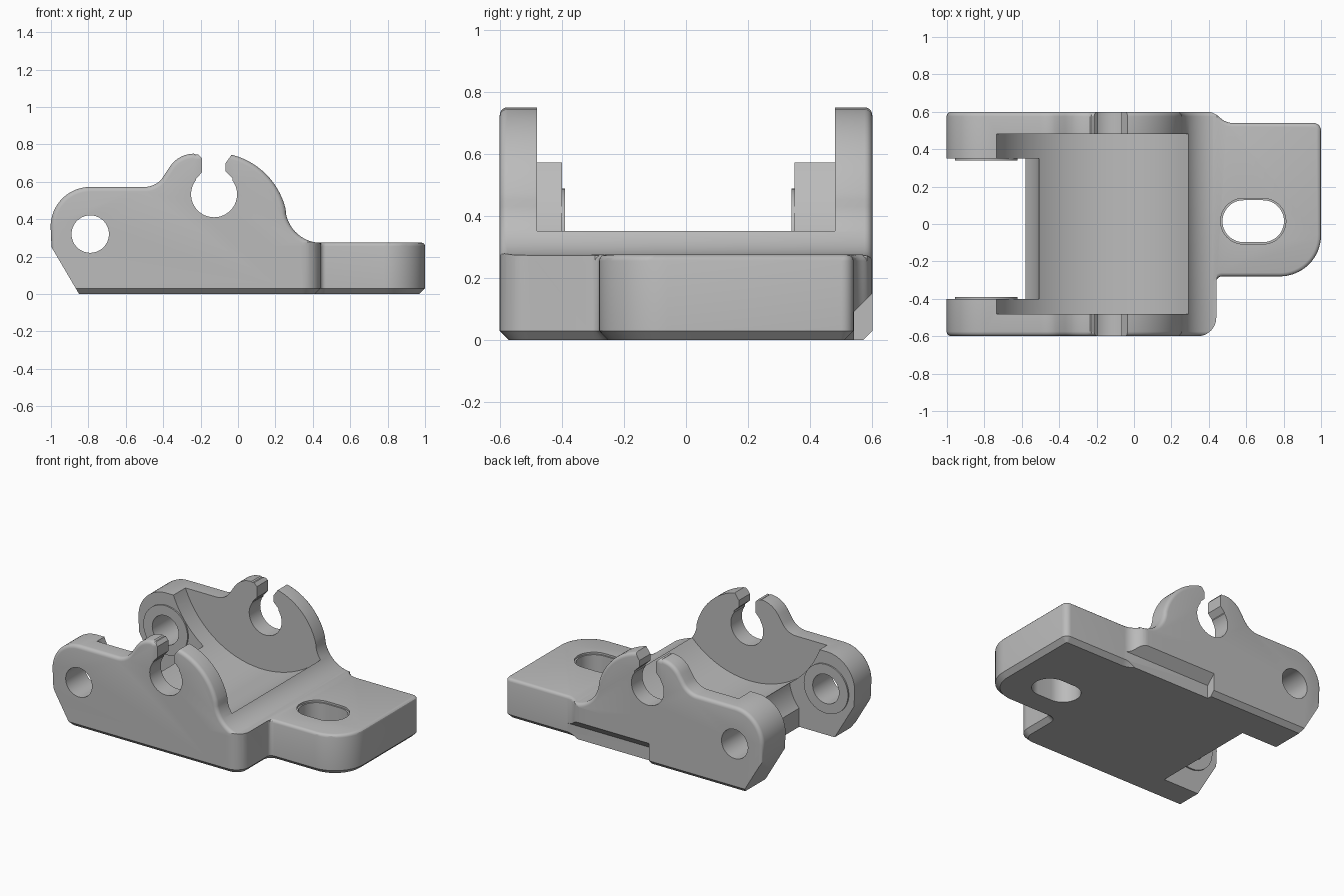
import bpy, bmesh
from math import radians, cos, sin

cube = bpy.data.objects.get("Cube")
if cube:
    bpy.data.objects.remove(cube, do_unlink=True)

GREY = (0.5, 0.5, 0.5, 1)
grey = bpy.data.materials.new("plain grey")
grey.use_nodes = True
grey.diffuse_color = GREY
grey.node_tree.nodes["Principled BSDF"].inputs["Base Color"].default_value = GREY


def arc(cx, cy, r, a, b, n=12):
    angles = [radians(a + (b - a) * i / n) for i in range(n + 1)]
    return [(cx + r * cos(t), cy + r * sin(t)) for t in angles]


def circle(cx, cy, r, n=64):
    return arc(cx, cy, r, 0, 360, n)[:-1]


def prism(name, pts, axis, lo, hi, bevels=()):
    """Extrude a 2D outline along an axis; bevels are (edge rule, width, segments)."""
    def place(p, t):
        p = list(p)
        p.insert("xyz".index(axis), t)
        return p
    bm = bmesh.new()
    start = [bm.verts.new(place(p, lo)) for p in pts]
    end = [bm.verts.new(place(p, hi)) for p in pts]
    bm.faces.new(start)
    bm.faces.new(end)
    for i in range(len(pts)):
        bm.faces.new((start[i - 1], start[i], end[i], end[i - 1]))
    bmesh.ops.recalc_face_normals(bm, faces=bm.faces)
    for rule, width, segments in bevels:
        edges = [e for e in bm.edges if rule(e.verts[0].co, e.verts[1].co)]
        bmesh.ops.bevel(bm, geom=edges, offset=width, segments=segments,
                        profile=0.5, affect='EDGES', clamp_overlap=False)
    mesh = bpy.data.meshes.new(name)
    bm.to_mesh(mesh)
    bm.free()
    mesh.materials.append(grey)
    obj = bpy.data.objects.new(name, mesh)
    bpy.context.collection.objects.link(obj)
    return obj


def combine(target, other, operation='DIFFERENCE'):
    mod = target.modifiers.new("combine", 'BOOLEAN')
    mod.operation, mod.object, mod.solver = operation, other, 'EXACT'
    graph = bpy.context.evaluated_depsgraph_get()
    mesh = bpy.data.meshes.new_from_object(target.evaluated_get(graph))
    target.modifiers.clear()
    target.data = mesh
    bpy.data.objects.remove(other, do_unlink=True)


def plan(left):
    """Footprint seen from above, starting at the given left edge."""
    return ([(left, -0.6)]
            + arc(0.34, -0.5, 0.1, -90, 0)
            + arc(0.47, -0.31, 0.03, 180, 90, 6)
            + arc(0.78, -0.06, 0.22, -90, 0, 16)
            + arc(0.96, 0.5, 0.04, 0, 90, 6)
            + arc(0.53, 0.64, 0.1, 270, 224.4, 8)
            + arc(0.387, 0.5, 0.1, 44.4, 90, 8)[1:]
            + [(left, 0.6)])


def bottom(a, b):
    return max(a.z, b.z) < 0.001


def plate_top(a, b):
    return min(a.z, b.z) > 0.274


def wall_rim(a, b):
    return abs(a.y + b.y) > 1.199 and max(a.z, b.z) > 0.27


# Side profile of the bracket, swept across its width
side = ([(-0.85, 0), (0.445, 0)]
        + arc(0.445, 0.465, 0.192, 270, 190.3)
        + arc(-0.13, 0.36, 0.396, 10.3, 104, 28)[1:]
        + arc(-0.235, 0.595, 0.155, 90, 150, 10)
        + arc(-0.5, 0.692, 0.12, -30, -90, 8)
        + arc(-0.79, 0.36, 0.212, 90, 180, 16)
        + [(-0.997, 0.25)])
body = prism("hinge_bracket", side, 'y', -0.6, 0.6, [(wall_rim, 0.025, 4)])
combine(body, prism("footprint", plan(-1.3), 'z', 0, 1.2, [(bottom, 0.03, 1)]), 'INTERSECT')

# Mounting plate
plate = prism("plate", plan(0.2), 'z', 0, 0.275, [(bottom, 0.03, 1), (plate_top, 0.02, 3)])
combine(body, plate, 'UNION')

# Round trough between the walls, then the gap between the hinge arms
PIVOT = (-0.79, 0.32)
combine(body, prism("trough", circle(-0.15, 0.798, 0.628, 96), 'y', -0.48, 0.48))
gap = [(-1.2, -0.1), (-0.58, -0.1), (-0.58, 0.7), (-1.2, 0.7)]
combine(body, prism("arm_gap", gap, 'y', -0.4, 0.35))
combine(body, prism("pivot_clearance", circle(*PIVOT, 0.285), 'y', -0.4, 0.35))

# Raised washers on the inner arm faces, and the pivot hole
for lo, hi in ((-0.42, -0.39), (0.34, 0.37)):
    combine(body, prism("washer", circle(*PIVOT, 0.168), 'y', lo, hi), 'UNION')
combine(body, prism("pivot_hole", circle(*PIVOT, 0.1), 'y', -1, 1))

# Open clip seats in both walls
combine(body, prism("clip_hole", circle(-0.128, 0.533, 0.123), 'y', -1, 1))
mouth = [(-0.225, 0.6), (-0.03, 0.6), (-0.03, 0.62), (-0.066, 0.655), (-0.066, 0.7),
         (0.02, 0.82), (-0.28, 0.82), (-0.193, 0.725), (-0.193, 0.65), (-0.225, 0.615)]
combine(body, prism("clip_mouth", mouth, 'y', -1, 1))

# Screw slot with a slightly widened rim
for radius, floor in ((0.112, -0.1), (0.122, 0.262)):
    slot = arc(0.69, 0.015, radius, -90, 90, 24) + arc(0.585, 0.015, radius, 90, 270, 24)
    combine(body, prism("screw_slot", slot, 'z', floor, 0.4))

# Undercut along the foot of the back wall
undercut = [(0.5405, -0.1), (0.7, -0.1), (0.7, 0.25), (0.5405, 0.09)]
combine(body, prism("undercut", undercut, 'x', -0.14, 0.7))

bpy.ops.object.select_all(action='DESELECT')
body.select_set(True)
bpy.context.view_layer.objects.active = body
bpy.ops.object.shade_smooth_by_angle(angle=radians(30))
